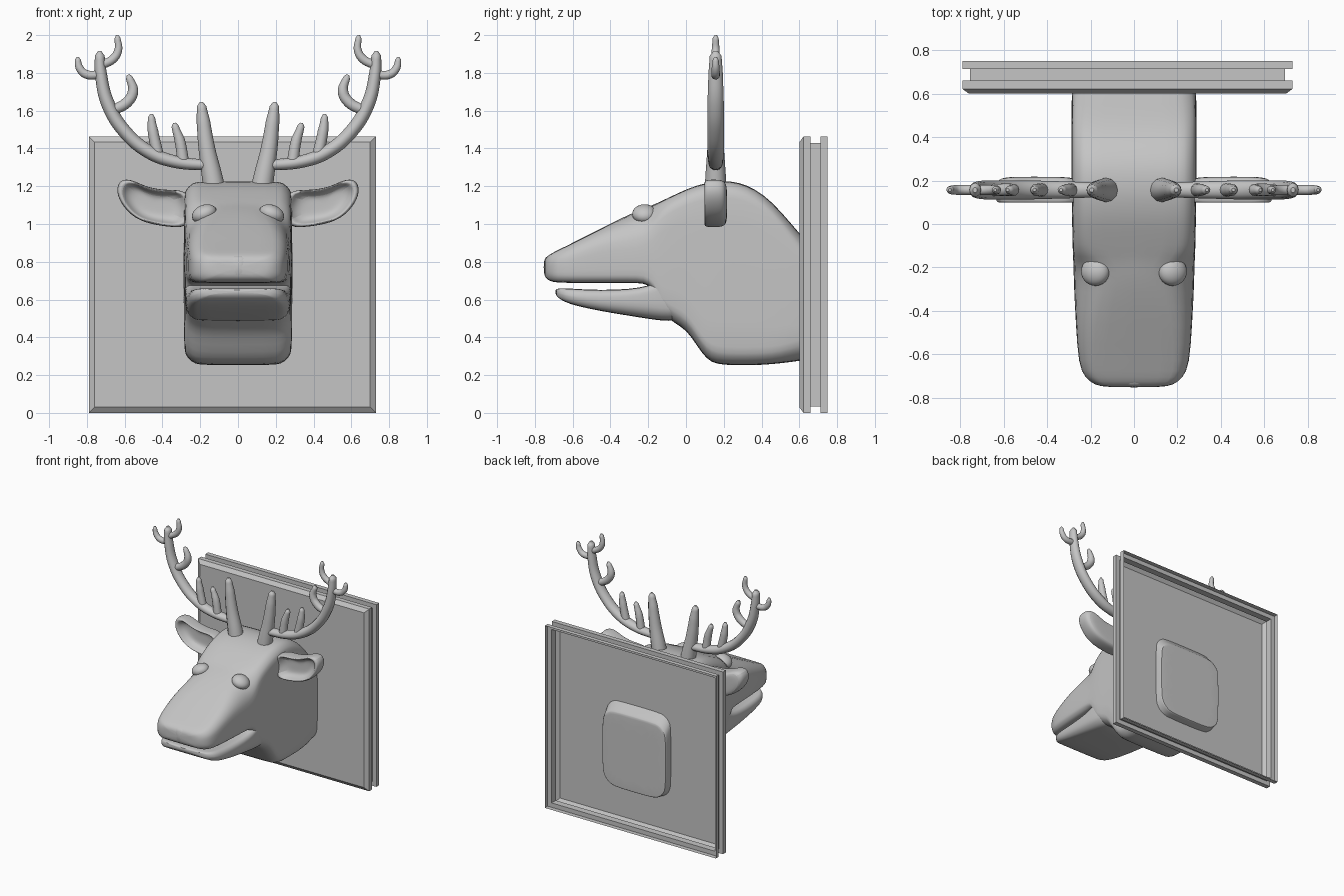
import bpy, bmesh, math
from mathutils import Vector

if "Cube" in bpy.data.objects:
    bpy.data.objects.remove(bpy.data.objects["Cube"])

grey = bpy.data.materials.new("plain_grey")
grey.use_nodes = True
grey.diffuse_color = (0.56, 0.56, 0.56, 1)
grey.node_tree.nodes["Principled BSDF"].inputs["Base Color"].default_value = (0.56, 0.56, 0.56, 1)


def finish(obj, smooth=True, subdivide=0):
    obj.data.materials.append(grey)
    if subdivide:
        mod = obj.modifiers.new("Subdivision", 'SUBSURF')
        mod.levels = mod.render_levels = subdivide
    if smooth:
        bpy.ops.object.select_all(action='DESELECT')
        obj.select_set(True)
        bpy.context.view_layer.objects.active = obj
        bpy.ops.object.shade_smooth_by_angle(angle=math.radians(45))
    return obj


def loft(name, rings, smooth=True, subdivide=0, open_end=False):
    """Skin a list of equal-length point rings and cap the ends."""
    bm = bmesh.new()
    loops = [[bm.verts.new(p) for p in ring] for ring in rings]
    n = len(loops[0])
    for a, b in zip(loops, loops[1:]):
        for i in range(n):
            j = (i + 1) % n
            bm.faces.new((a[i], a[j], b[j], b[i]))
    bm.faces.new(loops[0])
    if not open_end:
        bm.faces.new(loops[-1])
    bmesh.ops.recalc_face_normals(bm, faces=bm.faces)
    mesh = bpy.data.meshes.new(name)
    bm.to_mesh(mesh)
    bm.free()
    obj = bpy.data.objects.new(name, mesh)
    bpy.context.collection.objects.link(obj)
    return finish(obj, smooth, subdivide)


def section(y, low, high, half, r_top=0.09, r_low=0.1):
    """Rounded rectangle across x at depth y."""
    limit = 0.48 * (high - low)
    pts = []
    for sx, sz, start, r in ((1, 1, 0, r_top), (-1, 1, 90, r_top),
                             (-1, -1, 180, r_low), (1, -1, 270, r_low)):
        r = min(r, limit)
        cx = sx * (half - r)
        cz = high - r if sz > 0 else low + r
        for step in range(5):
            a = math.radians(start + step * 22.5)
            pts.append((cx + r * math.cos(a), y, cz + r * math.sin(a)))
    return pts


# Mounting plaque: thin shell of square rings (inset, y), open at the back
def square(inset, y):
    w, top = 0.76 - inset, 1.463 - inset
    return [(-0.03 - w, y, inset), (-0.03 + w, y, inset),
            (-0.03 + w, y, top), (-0.03 - w, y, top)]


plaque_steps = [(.03, .60), (0, .622), (0, .66), (.035, .66), (.035, .713), (0, .713), (0, .75)]
loft("plaque", [square(*s) for s in plaque_steps], smooth=False, open_end=True)

# Head and neck: y, bottom, top, half width, top radius, bottom radius
head = [(-.752, .735, .80, .13, .04, .04), (-.742, .71, .825, .18, .05, .05),
        (-.71, .692, .847, .225, .06, .05), (-.65, .688, .875, .256, .08, .05),
        (-.46, .688, .972, .268, .1, .05), (-.30, .688, 1.052, .276, .18, .05),
        (-.22, .688, 1.085, .278, .2, .05), (-.17, .66, 1.103, .28, .15, .05),
        (-.13, .53, 1.122, .282, .1, .07), (-.06, .474, 1.155, .284),
        (.005, .437, 1.185, .285), (.055, .36, 1.203, .286), (.11, .282, 1.218, .287),
        (.16, .258, 1.226, .288), (.24, .252, 1.228, .288), (.32, .252, 1.208, .288),
        (.41, .254, 1.158, .288), (.50, .262, 1.07, .288), (.60, .275, .95, .287, .11, .13),
        (.655, .283, .892, .284, .11, .13), (.66, .284, .887, .283, .11, .13),
        (.661, .3, .87, .268, .1, .12)]
loft("head", [section(*s) for s in head], subdivide=1)

# Lower jaw, its back end buried in the head
jaw = [(-.692, .632, .652, .15), (-.68, .61, .659, .2), (-.64, .586, .66, .24),
       (-.58, .566, .656, .258), (-.46, .54, .65, .268), (-.30, .514, .654, .276),
       (-.20, .498, .672, .279), (-.13, .488, .70, .279), (-.06, .486, .8, .276),
       (.02, .5, .85, .265)]
loft("lower_jaw", [section(*s, .04, .08) for s in jaw], subdivide=1)

# Nose pad, barely raised
loft("nose_pad", [section(y, .77 - h, .772 + h, w, .03, .03) for y, h, w in
                  ((-.70, .07, .055), (-.735, .06, .05), (-.754, .04, .04))], subdivide=1)


# Ear: outline in x, z shrunk in rings that round the back and hollow the front
def ear(side, name):
    outline = [(.24, 1.185), (.38, 1.175), (.49, 1.195), (.56, 1.235), (.625, 1.235),
               (.645, 1.17), (.61, 1.095), (.545, 1.03), (.46, 1.0), (.36, .985), (.24, .98)]
    cx, cz = .45, 1.1
    steps = [(.55, .218), (.9, .212), (1.01, .185), (1.02, .13), (.98, .098),
             (.86, .098), (.78, .125), (.6, .15), (.3, .155)]
    rings = [[(side * (cx + (x - cx) * k), y, cz + (z - cz) * k) for x, z in outline]
             for k, y in steps]
    loft(name, rings, subdivide=2)


# Eye: flattened ball tilted up toward the middle
def eye(side, name):
    bpy.ops.mesh.primitive_uv_sphere_add(segments=24, ring_count=16, radius=1,
                                         location=(side * .178, -.219, 1.053),
                                         rotation=(0, side * math.radians(22), 0))
    obj = bpy.context.object
    obj.name = name
    obj.scale = (.068, .066, .048)
    finish(obj)


# Antler branches: tapered tubes through x, z, radius points
branches = {
    "spike": [(.12, 1.15, .06), (.135, 1.24, .055), (.165, 1.4, .044),
              (.183, 1.54, .036), (.193, 1.622, .025), (.195, 1.645, .01)],
    "beam": [(.15, 1.31, .028), (.335, 1.33, .033), (.465, 1.378, .036), (.6, 1.49, .036),
             (.69, 1.64, .036), (.725, 1.79, .032), (.732, 1.89, .026), (.732, 1.915, .01)],
    "inner_tine": [(.29, 1.33, .031), (.308, 1.44, .028), (.333, 1.517, .019), (.336, 1.535, .008)],
    "middle_tine": [(.425, 1.37, .031), (.45, 1.49, .028), (.458, 1.562, .019), (.458, 1.582, .008)],
    "curled_tine": [(.67, 1.6, .027), (.59, 1.642, .029), (.556, 1.70, .028),
                    (.575, 1.772, .019), (.583, 1.79, .008)],
    "outer_tip": [(.73, 1.79, .023), (.805, 1.793, .023), (.838, 1.825, .021),
                  (.848, 1.868, .016), (.848, 1.883, .007)],
    "inner_tip": [(.725, 1.84, .023), (.66, 1.875, .023), (.634, 1.92, .021),
                  (.638, 1.983, .016), (.639, 2.0, .007)],
}


def tube(side, name, points):
    curve = bpy.data.curves.new(name, 'CURVE')
    curve.dimensions = '3D'
    curve.bevel_depth = 1
    curve.bevel_resolution = 4
    curve.resolution_u = 6
    curve.use_fill_caps = True
    spline = curve.splines.new('BEZIER')
    spline.bezier_points.add(len(points) - 1)
    for bp, (x, z, r) in zip(spline.bezier_points, points):
        bp.co = Vector((side * x, 0, z))
        bp.radius = r
        bp.handle_left_type = bp.handle_right_type = 'AUTO'
    spline.use_smooth = True
    obj = bpy.data.objects.new(name, curve)
    obj.location.y = .157
    obj.scale.y = 1.2 if "beam" in name else 1
    bpy.context.collection.objects.link(obj)
    curve.materials.append(grey)


for side, label in ((1, "left"), (-1, "right")):
    ear(side, label + "_ear")
    eye(side, label + "_eye")
    for part, points in branches.items():
        tube(side, f"{label}_antler_{part}", points)
